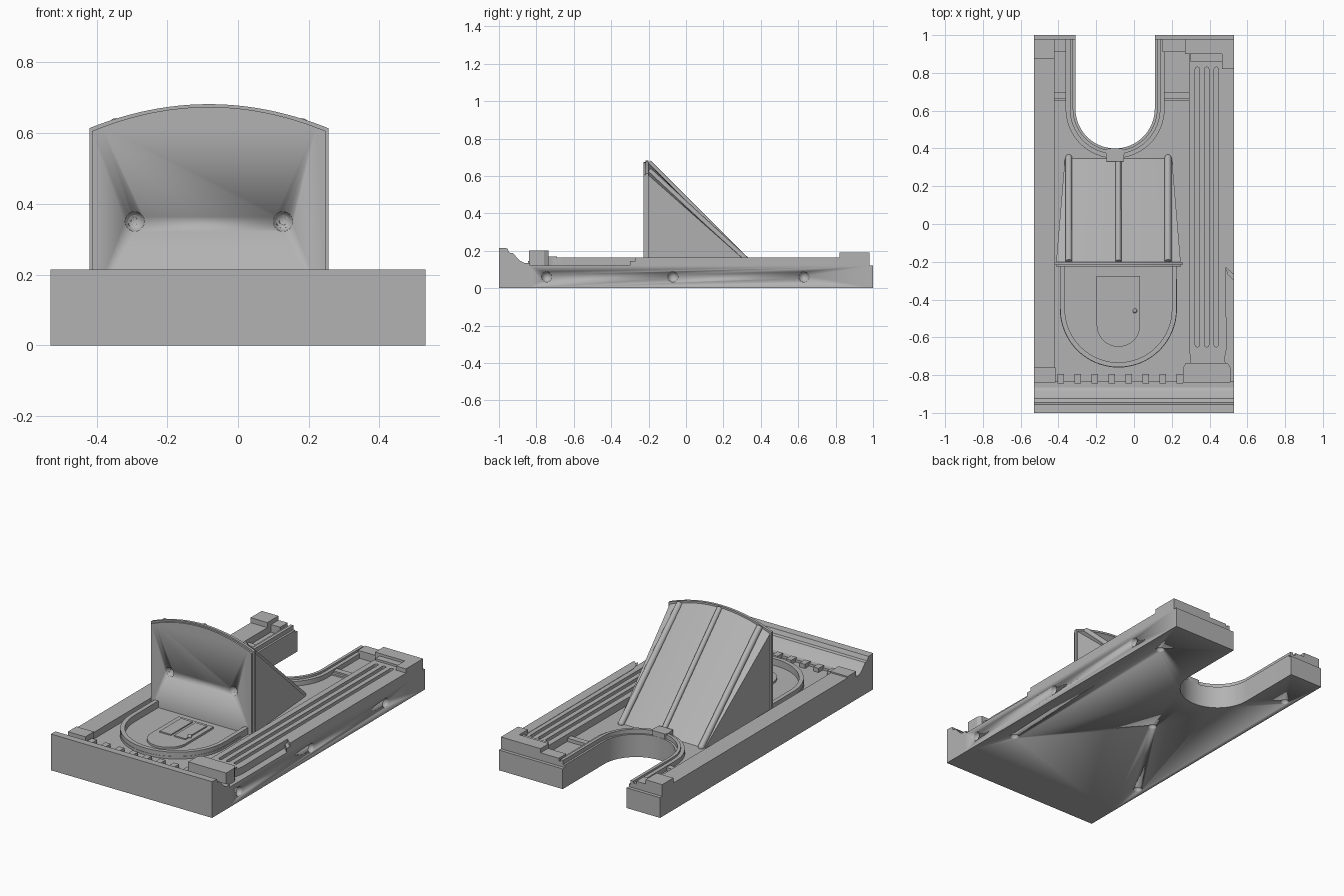
import bpy, bmesh, math
from mathutils import Vector

old = bpy.data.objects.get("Cube")
if old:
    bpy.data.objects.remove(old, do_unlink=True)

stone = bpy.data.materials.new("grey_stone")
stone.use_nodes = True
GREY = (0.45, 0.45, 0.45, 1)
stone.diffuse_color = GREY
stone.node_tree.nodes["Principled BSDF"].inputs["Base Color"].default_value = GREY

FLOOR = 0.12
CX = -0.0825   # canopy centre line


def finish(name, bm, smooth=False):
    bmesh.ops.recalc_face_normals(bm, faces=bm.faces)
    me = bpy.data.meshes.new(name)
    bm.to_mesh(me)
    bm.free()
    ob = bpy.data.objects.new(name, me)
    bpy.context.collection.objects.link(ob)
    me.materials.append(stone)
    if smooth:
        bpy.ops.object.select_all(action='DESELECT')
        ob.select_set(True)
        bpy.context.view_layer.objects.active = ob
        bpy.ops.object.shade_smooth_by_angle()
    return ob


def prism(name, pts, a, b, axis="z", smooth=False):
    """Extrude a 2D outline from a to b along the axis."""
    place = {"z": lambda p, h: (p[0], p[1], h),
             "y": lambda p, h: (p[0], h, p[1]),
             "x": lambda p, h: (h, p[0], p[1])}[axis]
    bm = bmesh.new()
    low = [bm.verts.new(place(p, a)) for p in pts]
    top = [bm.verts.new(place(p, b)) for p in pts]
    bm.faces.new(low)
    bm.faces.new(top)
    for i in range(len(pts)):
        j = (i + 1) % len(pts)
        bm.faces.new((low[i], low[j], top[j], top[i]))
    return finish(name, bm, smooth)


def box(name, x0, x1, y0, y1, z1, z0=FLOOR - 0.01):
    return prism(name, [(x0, y0), (x1, y0), (x1, y1), (x0, y1)], z0, z1)


def u_path(cx, cy, r, y_end, n=32):
    """U outline open towards +y, from its left end to its right end."""
    arc = [(cx + r * math.cos(math.pi * (1 + i / n)), cy + r * math.sin(math.pi * (1 + i / n)))
           for i in range(n + 1)]
    return [(cx - r, y_end)] + arc + [(cx + r, y_end)]


def u_band(name, cx, cy, r0, r1, y_end, z):
    return prism(name, u_path(cx, cy, r1, y_end) + u_path(cx, cy, r0, y_end)[::-1],
                 FLOOR - 0.01, z, smooth=True)


def ball(name, pos, r):
    bm = bmesh.new()
    bmesh.ops.create_uvsphere(bm, u_segments=20, v_segments=12, radius=r)
    bmesh.ops.translate(bm, verts=bm.verts, vec=pos)
    return finish(name, bm, True)


def rod(name, a, b, r):
    a, b = Vector(a), Vector(b)
    bm = bmesh.new()
    bmesh.ops.create_cone(bm, cap_ends=True, segments=16, radius1=r, radius2=r, depth=(b - a).length)
    bmesh.ops.rotate(bm, verts=bm.verts, matrix=(b - a).to_track_quat('Z', 'Y').to_matrix())
    bmesh.ops.translate(bm, verts=bm.verts, vec=(a + b) / 2)
    return finish(name, bm, True)


def cut(target, cutters):
    for c in cutters:
        m = target.modifiers.new(c.name, 'BOOLEAN')
        m.operation, m.object, m.solver = 'DIFFERENCE', c, 'EXACT'
        c.hide_render = True
        c.hide_set(True)


# Base slab with arched opening and blind holes
slab = prism("base_slab", [(-0.53, -0.84), (0.53, -0.84), (0.53, 1)]
             + u_path(-0.1, 0.61, 0.21, 1)[::-1] + [(-0.53, 1)], 0, FLOOR, smooth=True)
holes = [ball("side_hole_cutter", (0.53, y, 0.06), 0.028) for y in (-0.745, -0.07, 0.63)]
holes += [ball("bottom_hole_cutter", (x, y, 0), 0.025)
          for x, y in ((0.43, -0.53), (0.43, 0.74), (-0.09, 0.05), (-0.48, -0.54), (-0.48, 0.74))]
cut(slab, holes)

# Moulded cornice along the front and its row of dentils
prism("front_cornice", [(-1, 0), (-1, 0.215), (-0.955, 0.213), (-0.945, 0.19), (-0.925, 0.187),
                        (-0.91, 0.17), (-0.885, 0.145), (-0.865, 0.135), (-0.835, 0.135),
                        (-0.835, FLOOR), (-0.84, 0)], -0.53, 0.53, "x")
for i in range(8):
    x = -0.405 + i * 0.09
    box("dentil", x, x + 0.035, -0.845, -0.795, 0.145)

# Left pilaster
box("left_pilaster", -0.53, -0.42, -0.84, 0.98, 0.16)
box("left_pilaster_base", -0.53, -0.415, -0.84, -0.76, 0.168)
box("left_capital", -0.53, -0.42, 0.875, 0.98, 0.19)
box("left_architrave", -0.43, -0.36, 0.91, 0.98, 0.165)

# Fluted right column
column = prism("right_column", [(0.29, 0.9), (0.29, -0.66), (0.305, -0.74), (0.475, -0.74),
                                (0.49, -0.66), (0.475, 0.9)], FLOOR - 0.01, 0.163)
flutes = []
for x in (0.335, 0.385, 0.435):
    low = u_path(x, -0.64, 0.011, 0, 8)[1:-1]
    high = [(2 * x - px, 0.18 - py) for px, py in low]
    flutes.append(prism("flute_cutter", low + high, 0.145, 0.2))
cut(column, flutes)
prism("column_base", [(0.26, -0.84), (0.51, -0.84), (0.51, -0.76), (0.495, -0.735),
                      (0.275, -0.735), (0.26, -0.76)], FLOOR - 0.01, 0.2)
prism("column_base_collar", [(0.295, -0.74), (0.485, -0.74), (0.475, -0.69), (0.305, -0.69)],
      FLOOR - 0.01, 0.168)
box("column_neck", 0.3, 0.465, 0.86, 0.9, 0.175)
box("right_capital", 0.27, 0.47, 0.9, 0.98, 0.19)
box("corner_block", 0.465, 0.53, 0.82, 0.98, 0.19)
prism("side_ledge", [(0.47, 0.82), (0.475, -0.18), (0.49, -0.235), (0.53, -0.27), (0.53, 0.82)],
      FLOOR - 0.01, 0.165)
prism("side_ledge_step", [(0.475, -0.2), (0.495, -0.265), (0.53, -0.3), (0.53, -0.2)],
      FLOOR - 0.01, 0.145)
box("right_architrave", 0.15, 0.28, 0.91, 0.98, 0.165)

# Arch moulding, keystone and imposts
u_band("arch_inner_band", -0.1, 0.61, 0.21, 0.225, 0.98, 0.135)
u_band("arch_middle_band", -0.1, 0.61, 0.222, 0.24, 0.98, 0.16)
u_band("arch_outer_band", -0.1, 0.61, 0.238, 0.262, 0.98, 0.148)
prism("keystone", [(-0.14, 0.4), (-0.15, 0.385), (-0.145, 0.33), (-0.055, 0.33), (-0.05, 0.385),
                   (-0.06, 0.4)], FLOOR - 0.01, 0.165)
for side, x0, x1 in (("left", -0.42, -0.36), ("right", 0.155, 0.29)):
    box(side + "_impost", x0, x1, 0.665, 0.7, 0.14)
    box(side + "_impost_lip", x0, x1, 0.65, 0.667, 0.13)

# Curved rim around the niche, and the door inside it
u_band("niche_rim", CX, -0.45, 0.283, 0.308, -0.21, 0.16)
u_band("niche_rim_foot", CX, -0.45, 0.3, 0.31, -0.29, 0.135)
prism("door_step", u_path(CX, -0.535, 0.115, -0.275), FLOOR - 0.01, 0.132)
for x in (-0.165, -0.07):
    box("door_panel", x, x + 0.075, -0.5, -0.3, 0.139)
ball("door_knob", (0.005, -0.46, 0.138), 0.012)

# Canopy: tapered body lofted from an arch to a straight eave
N = 24
steps = [-1 + 2 * i / N for i in range(N + 1)]


def arch_z(t):
    return 0.608 + 0.068 * (1 - t * t)


bm = bmesh.new()
rows = []
for t in steps:
    rows.append([bm.verts.new(p) for p in ((CX + 0.33 * t, -0.205, arch_z(t)),
                                           (CX + 0.283 * t, 0.352, FLOOR - 0.005),
                                           (CX + 0.33 * t, -0.205, FLOOR - 0.005))])
for a, b in zip(rows, rows[1:]):
    for k in range(3):
        m = (k + 1) % 3
        bm.faces.new((a[k], a[m], b[m], b[k]))
bm.faces.new(rows[0])
bm.faces.new(rows[-1])
finish("canopy_body", bm, True)


def arch_outline(half, rise):
    return ([(CX - half, FLOOR - 0.01)] + [(CX + half * t, arch_z(t) + rise) for t in steps]
            + [(CX + half, FLOOR - 0.01)])


# Canopy end wall with a rim and two blind holes
prism("canopy_rim", arch_outline(0.338, 0.006), -0.216, -0.2, "y", True)
wall = prism("canopy_wall", arch_outline(0.33, -0.002), -0.226, -0.205, "y", True)
rim = bpy.data.objects["canopy_rim"]
body = bpy.data.objects["canopy_body"]
sockets = [ball("wall_hole_cutter", (x, -0.226, 0.35), 0.028) for x in (-0.292, 0.127)]
for part in (wall, rim, body):
    cut(part, sockets)

# Ribs running down the canopy roof
for name, x, r in (("left_rib", -0.345, 0.018), ("right_rib", 0.18, 0.018),
                   ("centre_rib", CX, 0.015)):
    foot = (x, 0.35, FLOOR + 0.003)
    rod(name, (x, -0.2, arch_z((x - CX) / 0.33) - 0.004), foot, r)
    if r > 0.016:
        ball(name + "_end", foot, r)
